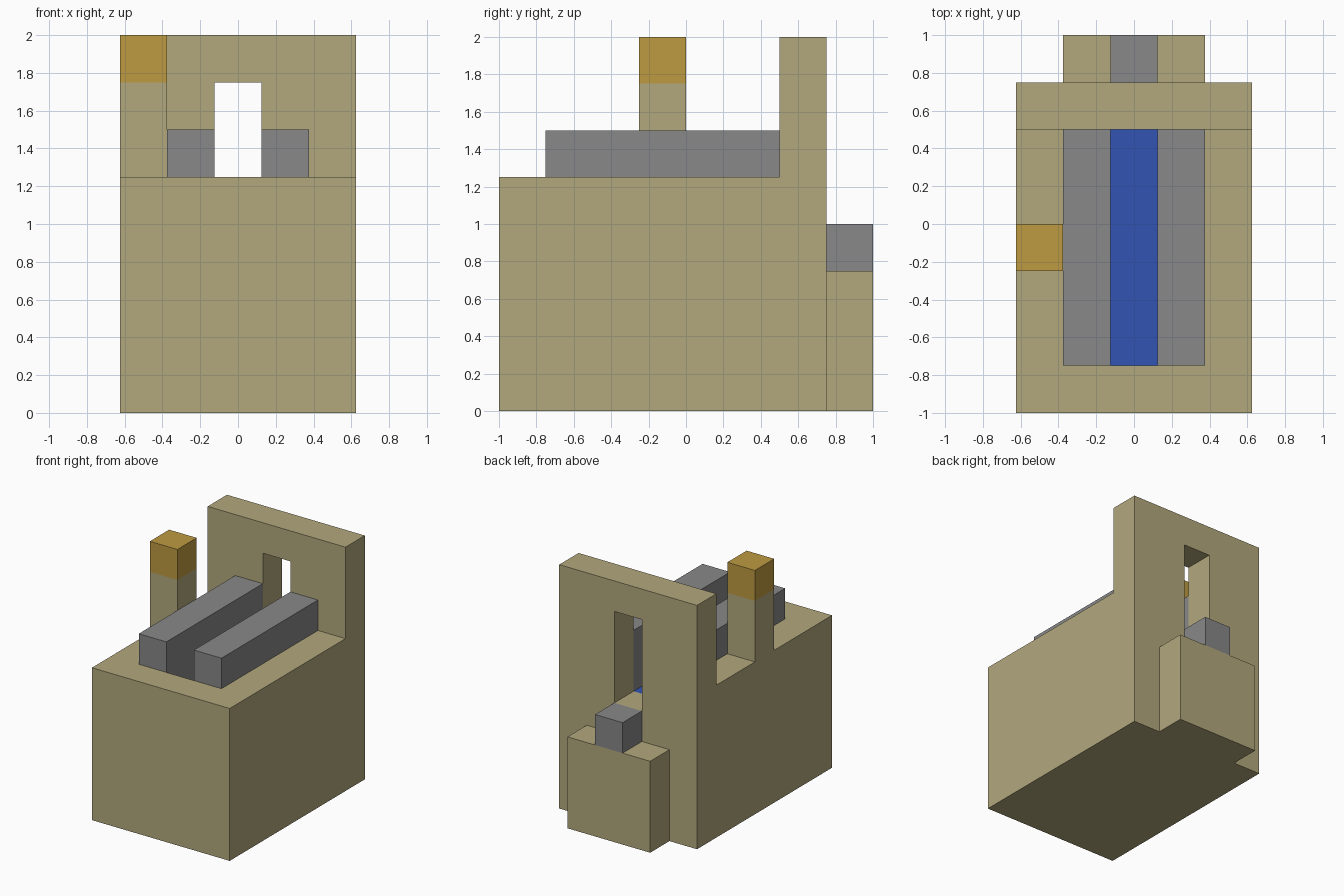
import bpy
import bmesh
from mathutils import Vector

cube = bpy.data.objects.get("Cube")
if cube:
    bpy.data.objects.remove(cube, do_unlink=True)

U = 0.25  # block size


def material(name, rgb):
    m = bpy.data.materials.new(name)
    m.use_nodes = True
    m.diffuse_color = (*rgb, 1)
    m.node_tree.nodes["Principled BSDF"].inputs["Base Color"].default_value = (*rgb, 1)
    return m


SAND = material("sand", (0.445, 0.392, 0.205))
GREY = material("grey", (0.246, 0.246, 0.246))
BLUE = material("blue", (0.032, 0.091, 0.456))
GOLD = material("gold", (0.515, 0.328, 0.054))


def make_object(name, bm, *mats):
    bmesh.ops.recalc_face_normals(bm, faces=bm.faces)
    mesh = bpy.data.meshes.new(name)
    bm.to_mesh(mesh)
    bm.free()
    for m in mats:
        mesh.materials.append(m)
    ob = bpy.data.objects.new(name, mesh)
    bpy.context.collection.objects.link(ob)
    return ob


def box(name, low, high, *mats):
    """Box between two corners given in block units."""
    low, high = Vector(low) * U, Vector(high) * U
    bm = bmesh.new()
    bmesh.ops.create_cube(bm, size=1)
    bmesh.ops.scale(bm, vec=high - low, verts=bm.verts)
    bmesh.ops.translate(bm, vec=(low + high) / 2, verts=bm.verts)
    return make_object(name, bm, *mats)


# Body: L-shaped side profile, extruded across the width
bm = bmesh.new()
profile = [(-4, 0), (3, 0), (3, 8), (2, 8), (2, 5), (-4, 5)]
side = bm.faces.new([bm.verts.new((-2.5 * U, y * U, z * U)) for y, z in profile])
extruded = bmesh.ops.extrude_face_region(bm, geom=[side])["geom"]
moved = [v for v in extruded if isinstance(v, bmesh.types.BMVert)]
bmesh.ops.translate(bm, vec=(5 * U, 0, 0), verts=moved)
body = make_object("body_and_back_wall", bm, SAND, GREY, BLUE)

# Channel through the deck and the back wall opening
cutter = box("channel_cutter", (-0.5, -3, 4), (0.5, 5, 7), SAND)
cutter.hide_render = True
cut = body.modifiers.new("channel", 'BOOLEAN')
cut.operation = 'DIFFERENCE'
cut.solver = 'EXACT'
cut.object = cutter
bpy.context.view_layer.objects.active = body
bpy.ops.object.modifier_apply(modifier=cut.name)
bpy.data.objects.remove(cutter, do_unlink=True)

# Split the channel at the wall, then colour its floor and sides
bm = bmesh.new()
bm.from_mesh(body.data)
bmesh.ops.bisect_plane(bm, geom=bm.verts[:] + bm.edges[:] + bm.faces[:],
                       dist=1e-5, plane_co=(0, 2 * U, 0), plane_no=(0, 1, 0))
bm.normal_update()
for f in bm.faces:
    c = f.calc_center_median() / U
    f.material_index = 0
    if abs(c.x) < 0.6 and -3 < c.y < 2 and 3.9 < c.z < 4.9:
        if f.normal.z > 0.9:
            f.material_index = 2
        elif abs(f.normal.x) > 0.9:
            f.material_index = 1
bm.to_mesh(body.data)
bm.free()

# Rails on both sides of the channel
for name, x in (("left_rail", 0.5), ("right_rail", -1.5)):
    box(name, (x, -3, 5), (x + 1, 2, 6), GREY)

# Post with a gold cap
box("post", (-2.5, -1, 5), (-1.5, 0, 7), SAND)
box("post_cap", (-2.5, -1, 7), (-1.5, 0, 8), GOLD)

# Step at the rear with a block on it
box("rear_step", (-1.5, 3, 0), (1.5, 4, 3), SAND)
box("rear_block", (-0.5, 3, 3), (0.5, 4, 4), GREY)
